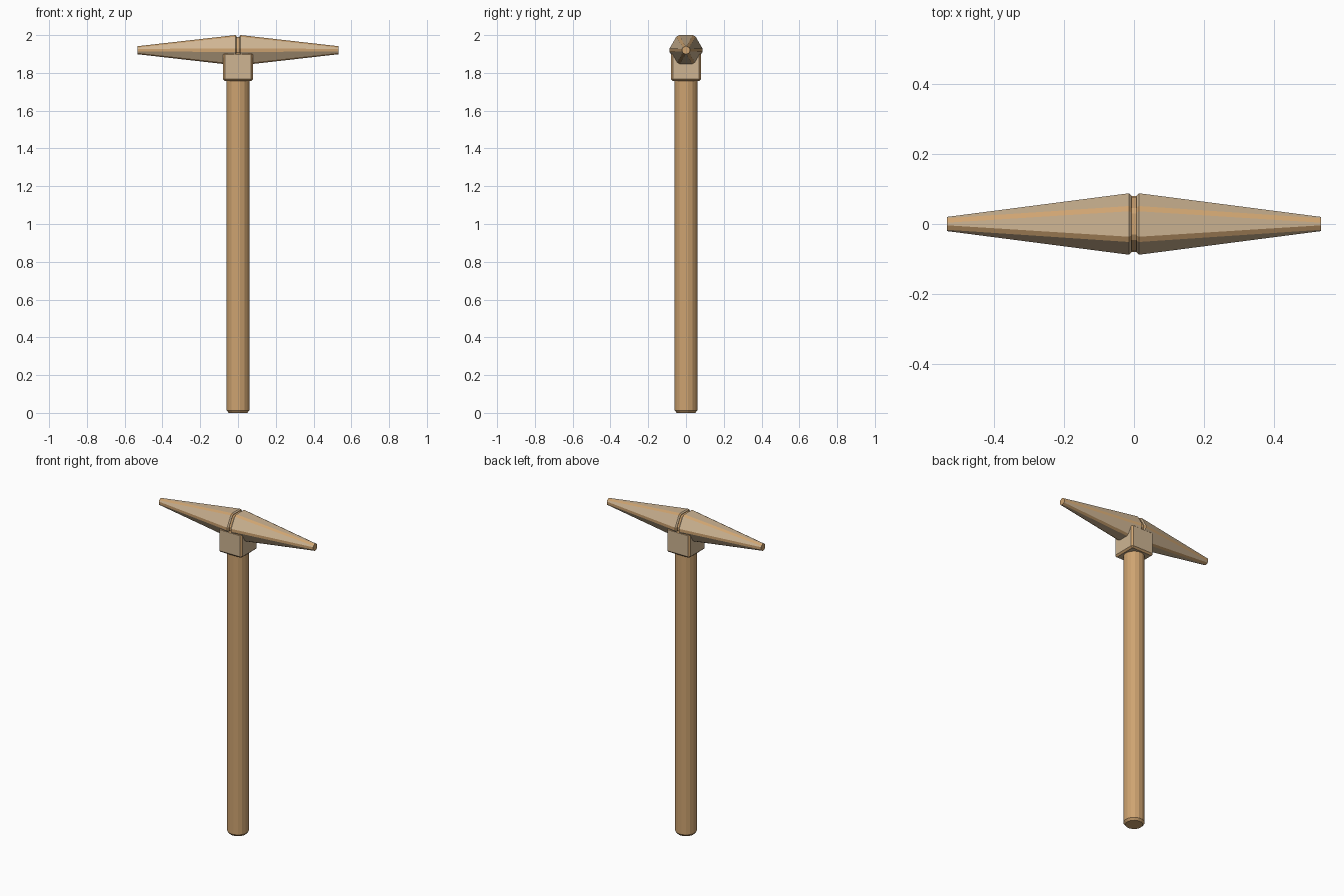
import bpy, bmesh, math

if "Cube" in bpy.data.objects:
    bpy.data.objects.remove(bpy.data.objects["Cube"])


def make_material(name, rgb):
    m = bpy.data.materials.new(name)
    m.diffuse_color = (*rgb, 1)
    m.use_nodes = True
    m.node_tree.nodes["Principled BSDF"].inputs["Base Color"].default_value = m.diffuse_color
    return m


stone = make_material("pale tan", (0.62, 0.46, 0.29))
wood = make_material("warm wood", (0.62, 0.37, 0.165))


def make_object(name, bm):
    bmesh.ops.recalc_face_normals(bm, faces=bm.faces[:])
    me = bpy.data.meshes.new(name)
    bm.to_mesh(me)
    bm.free()
    me.materials.append(stone)
    me.materials.append(wood)
    ob = bpy.data.objects.new(name, me)
    bpy.context.collection.objects.link(ob)
    return ob


def loft(bm, rings, side_mat, cap_mat):
    """Skin closed rings of points; side_mat(i) gives the material per side."""
    vs = [[bm.verts.new(p) for p in r] for r in rings]
    n = len(vs[0])
    for a, b in zip(vs, vs[1:]):
        for i in range(n):
            j = (i + 1) % n
            bm.faces.new((a[i], a[j], b[j], b[i])).material_index = side_mat(i)
    for ring in (vs[0], vs[-1]):
        bm.faces.new(ring).material_index = cap_mat


# Handle: round pole with a chamfered foot
def circle(r, z, n=16):
    return [(r * math.cos(2 * math.pi * (i + 0.5) / n),
             r * math.sin(2 * math.pi * (i + 0.5) / n), z) for i in range(n)]


bm = bmesh.new()
loft(bm, [circle(0.05, 0), circle(0.061, 0.013), circle(0.061, 1.9)],
     lambda i: 1, 1)
make_object("handle", bm)

# Socket: block with wood-coloured worn edges
bm = bmesh.new()
bmesh.ops.create_cube(bm, size=1)
for v in bm.verts:
    v.co.x *= 0.16
    v.co.y *= 0.16
    v.co.z = 1.757 if v.co.z < 0 else 1.908
bmesh.ops.bevel(bm, geom=bm.edges[:], offset=0.01, segments=1,
                affect='EDGES', profile=0.5, material=1)
make_object("socket", bm)


# Head: hexagonal spikes with chamfered, wood-coloured edges
def hexagon(x, r, b, zc=1.92):
    pts = []
    corner = [(r * math.cos(k * math.pi / 3), r * math.sin(k * math.pi / 3))
              for k in range(6)]
    for k in range(6):
        y, z = corner[k]
        for o in (corner[k - 1], corner[(k + 1) % 6]):
            t = b / r
            pts.append((x, y + (o[0] - y) * t, zc + z + (o[1] - z) * t))
    return pts


for side, label in ((-1, "left"), (1, "right")):
    bm = bmesh.new()
    loft(bm, [hexagon(side * 0.007, 0.085, 0.01),
              hexagon(side * 0.014, 0.0925, 0.01),
              hexagon(side * 0.532, 0.0245, 0.0085)],
         lambda i: 1 if i % 2 == 0 else 0, 1)
    make_object(label + "_spike", bm)

# Groove core between the two spikes
bm = bmesh.new()
loft(bm, [hexagon(-0.012, 0.081, 0.01), hexagon(0.012, 0.081, 0.01)],
     lambda i: 1, 1)
make_object("groove_core", bm)
